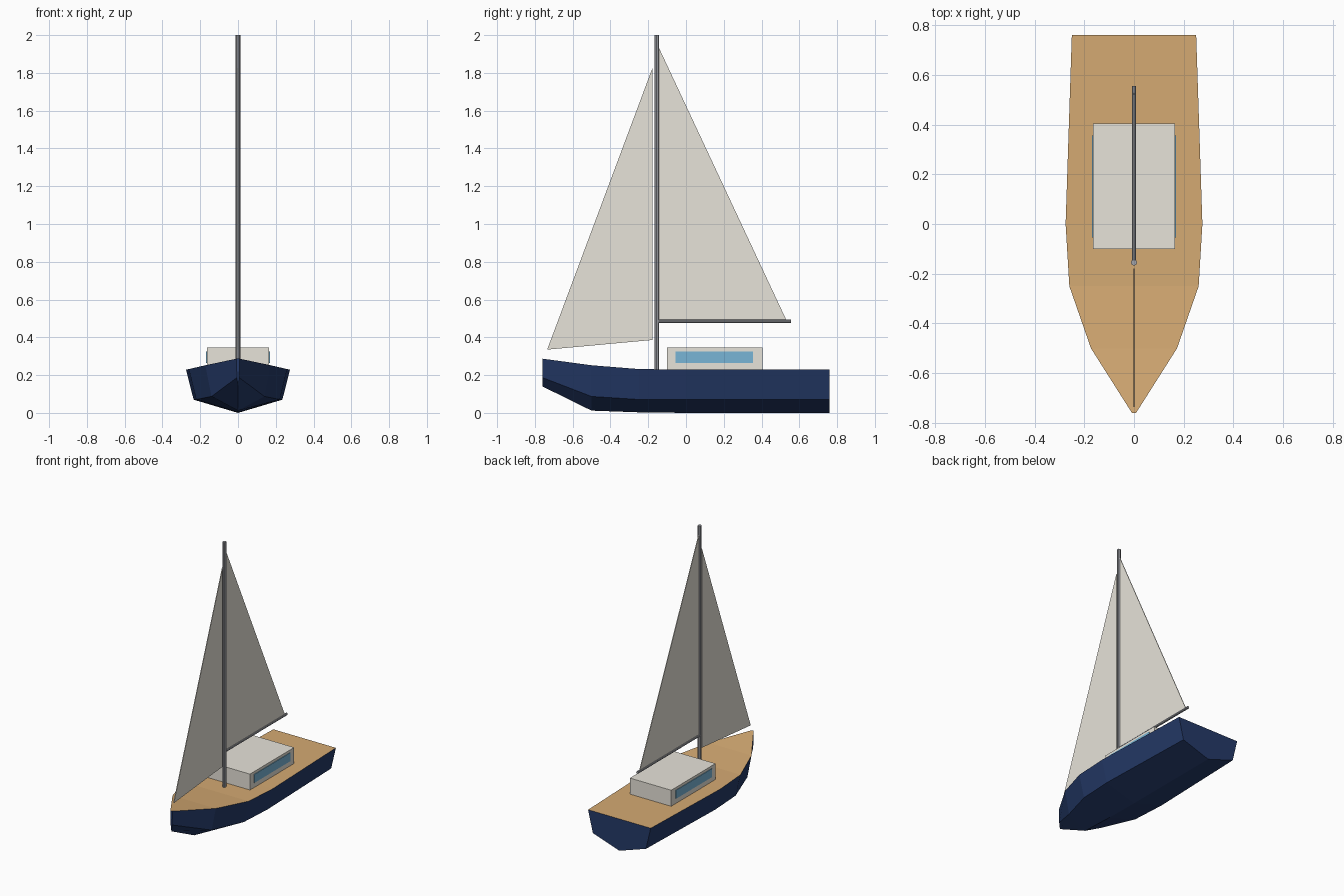
import bpy, bmesh
from mathutils import Vector

cube = bpy.data.objects.get("Cube")
if cube:
    bpy.data.objects.remove(cube)


def material(name, rgb):
    m = bpy.data.materials.new(name)
    m.use_nodes = True
    m.diffuse_color = (*rgb, 1)
    m.node_tree.nodes["Principled BSDF"].inputs["Base Color"].default_value = (*rgb, 1)
    return m


navy = material("navy hull", (0.018, 0.042, 0.14))
teak = material("teak deck", (0.66, 0.40, 0.17))
white = material("off white", (0.85, 0.82, 0.74))
glass = material("blue glass", (0.19, 0.46, 0.67))
metal = material("grey metal", (0.36, 0.37, 0.40))


def finish(name, bm, *mats):
    bmesh.ops.recalc_face_normals(bm, faces=bm.faces)
    mesh = bpy.data.meshes.new(name)
    bm.to_mesh(mesh)
    bm.free()
    for m in mats:
        mesh.materials.append(m)
    ob = bpy.data.objects.new(name, mesh)
    bpy.context.collection.objects.link(ob)
    return ob


def box(name, lo, hi, mat):
    lo, hi = Vector(lo), Vector(hi)
    bm = bmesh.new()
    bmesh.ops.create_cube(bm, size=1)
    for v in bm.verts:
        v.co = (lo + hi) / 2 + v.co * (hi - lo)
    return finish(name, bm, mat)


def spar(name, start, end, radius, sides=8):
    start, end = Vector(start), Vector(end)
    axis = end - start
    bm = bmesh.new()
    bmesh.ops.create_cone(bm, cap_ends=True, segments=sides, radius1=radius,
                          radius2=radius, depth=axis.length)
    turn = axis.to_track_quat('Z', 'Y')
    for v in bm.verts:
        v.co = turn @ v.co + (start + end) / 2
    return finish(name, bm, metal)


def sail(name, corners, thick=0.005):
    bm = bmesh.new()
    face = bm.faces.new([bm.verts.new((-thick / 2, y, z)) for y, z in corners])
    new = bmesh.ops.extrude_face_region(bm, geom=[face])["geom"]
    for v in new:
        if isinstance(v, bmesh.types.BMVert):
            v.co.x = thick / 2
    return finish(name, bm, white)


# Hull stations: y, half beam, deck z, half chine, chine z, keel z
stations = [
    (-0.76, 0.008, 0.287, 0.006, 0.187, 0.140),
    (-0.50, 0.173, 0.252, 0.140, 0.087, 0.012),
    (-0.25, 0.260, 0.232, 0.221, 0.071, 0.003),
    (0.00, 0.275, 0.229, 0.235, 0.070, 0.000),
    (0.76, 0.250, 0.229, 0.212, 0.070, 0.000),
]
bm = bmesh.new()
rings = []
for y, beam, deck, chine, chine_z, keel in stations:
    profile = [(-beam, deck), (-chine, chine_z), (0, keel), (chine, chine_z), (beam, deck)]
    rings.append([bm.verts.new((x, y, z)) for x, z in profile])
for a, b in zip(rings, rings[1:]):
    for i in range(5):
        j = (i + 1) % 5
        face = bm.faces.new((a[i], a[j], b[j], b[i]))
        face.material_index = int(i == 4)  # closing strip is the deck
bm.faces.new(rings[0])
bm.faces.new(rings[-1])
finish("hull", bm, navy, teak)

# Cabin with a window plate on each side
box("cabin", (-0.165, -0.10, 0.225), (0.165, 0.405, 0.345), white)
for side, name in ((1, "left_window"), (-1, "right_window")):
    x = sorted((side * 0.162, side * 0.169))
    box(name, (x[0], -0.055, 0.265), (x[1], 0.355, 0.326), glass)

# Rig
spar("mast", (0, -0.155, 0.22), (0, -0.155, 2.0), 0.0125)
spar("boom", (0, -0.155, 0.486), (0, 0.555, 0.486), 0.009)
sail("mainsail", [(-0.142, 0.494), (0.53, 0.494), (-0.142, 1.93)])
sail("jib", [(-0.735, 0.335), (-0.178, 0.386), (-0.178, 1.825)])
